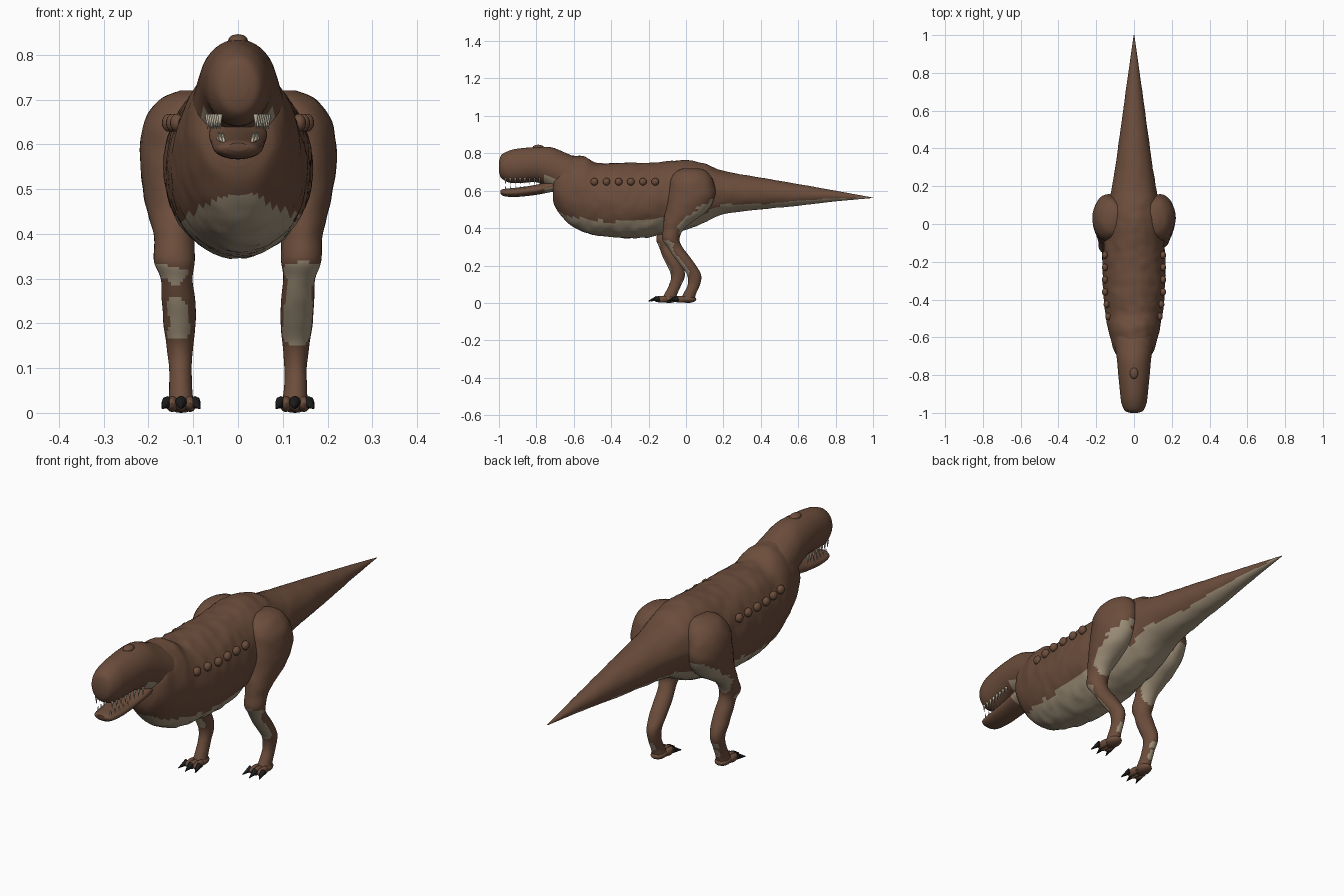
import bpy, bmesh, math
from mathutils import Vector, noise

if "Cube" in bpy.data.objects:
    bpy.data.objects.remove(bpy.data.objects["Cube"], do_unlink=True)


def material(name, rgb):
    m = bpy.data.materials.new(name)
    m.use_nodes = True
    m.diffuse_color = (*rgb, 1)
    m.node_tree.nodes["Principled BSDF"].inputs["Base Color"].default_value = (*rgb, 1)
    return m


BROWN = material("brown hide", (0.15, 0.075, 0.045))
PALE = material("pale underside", (0.36, 0.29, 0.2))
BLACK = material("black claw", (0.012, 0.012, 0.012))
IVORY = material("ivory tooth", (0.6, 0.54, 0.42))


def smooth_rows(rows, steps):
    """Catmull-Rom interpolation through rows of numbers."""
    out = []
    for i in range(len(rows) - 1):
        p, a, b, n = (rows[max(0, min(len(rows) - 1, i + k))] for k in (-1, 0, 1, 2))
        for s in range(steps):
            t = s / steps
            out.append([v + 0.5 * t * (w - u + t * (2*u - 5*v + 4*w - x + t * (3*(v - w) + x - u)))
                        for u, v, w, x in zip(p, a, b, n)])
    return out + [list(rows[-1])]


def finish(name, bm, mats, rule=None):
    bmesh.ops.recalc_face_normals(bm, faces=bm.faces)
    bm.normal_update()
    if rule:
        for f in bm.faces:
            f.material_index = int(rule(f.calc_center_median(), f.normal))
    mesh = bpy.data.meshes.new(name)
    bm.to_mesh(mesh)
    bm.free()
    for m in mats:
        mesh.materials.append(m)
    ob = bpy.data.objects.new(name, mesh)
    bpy.context.collection.objects.link(ob)
    bpy.ops.object.select_all(action='DESELECT')
    ob.select_set(True)
    bpy.context.view_layer.objects.active = ob
    bpy.ops.object.shade_smooth_by_angle(angle=math.radians(50))
    return ob


def loft(name, rings, rule, segs=40, lumps=0.0):
    """Skin a list of rings; each ring is (centre, half-axis u, half-axis v)."""
    bm = bmesh.new()
    loops = []
    for c, u, v in rings:
        loop = []
        for k in range(segs):
            a = math.tau * k / segs
            d = u * math.cos(a) + v * math.sin(a)
            p = c + d
            p += d * noise.noise(p * 22) * lumps
            loop.append(bm.verts.new(p))
        loops.append(loop)
    for a, b in zip(loops, loops[1:]):
        for k in range(segs):
            n = (k + 1) % segs
            bm.faces.new((a[k], a[n], b[n], b[k]))
    bm.faces.new(loops[0])
    bm.faces.new(loops[-1])
    return finish(name, bm, (BROWN, PALE), rule)


def upright(rows, steps=6):
    """Rows of (y, bottom, top, half width) to rings facing along y."""
    return [(Vector((0, r[0], (r[1] + r[2]) / 2)), Vector((max(r[3], 0.001), 0, 0)),
             Vector((0, 0, max(r[2] - r[1], 0.002) / 2))) for r in smooth_rows(rows, steps)]


def blobs(name, items, mat):
    """Several ellipsoids, each (centre, radii), in one object."""
    bm = bmesh.new()
    for c, r in items:
        new = bmesh.ops.create_uvsphere(bm, u_segments=16, v_segments=10, radius=1)["verts"]
        for v in new:
            v.co = Vector([a * b + o for a, b, o in zip(v.co, r, c)])
    return finish(name, bm, (mat,))


def spikes(name, items, mat):
    """Several cones, each (base, tip, radius), in one object."""
    bm = bmesh.new()
    for base, tip, rad in items:
        base, tip = Vector(base), Vector(tip)
        d = tip - base
        new = bmesh.ops.create_cone(bm, cap_ends=True, segments=8, radius1=rad,
                                    radius2=rad * 0.1, depth=d.length)["verts"]
        q = d.to_track_quat('Z', 'Y')
        for v in new:
            v.co = q @ v.co + (base + tip) / 2
    return finish(name, bm, (mat,))


# Torso and tail, with a pale belly below a wavering line
BELLY = [(-.72, .5), (-.6, .455), (-.4, .43), (-.2, .455), (-.05, .45), (.1, .48),
         (.2, .525), (.4, .53), (.6, .545), (.8, .558), (1, .56)]


def belly(c, n):
    for (ya, za), (yb, zb) in zip(BELLY, BELLY[1:]):
        if ya <= c.y <= yb:
            return c.z < za + (zb - za) * (c.y - ya) / (yb - ya) + 0.008 * noise.noise(c * 15)
    return False


loft("torso_and_tail", upright([
    (-.712, .55, .68, .05), (-.70, .515, .72, .085), (-.66, .455, .772, .11),
    (-.60, .405, .786, .126), (-.54, .377, .782, .14), (-.48, .362, .748, .15),
    (-.40, .352, .75, .16), (-.30, .346, .75, .166), (-.20, .352, .75, .166),
    (-.12, .37, .753, .16), (0, .392, .763, .15), (.1, .43, .745, .135),
    (.2, .475, .705, .115), (.4, .50, .67, .085), (.6, .52, .635, .058),
    (.8, .543, .60, .03), (1, .561, .563, .002)], 8), belly, segs=56, lumps=0.03)

# Head with upper jaw, and the open lower jaw
throat = lambda c, n: c.y > -.76 and n.z < -.35
loft("head", upright([
    (-1, .70, .755, .02), (-.988, .668, .79, .048), (-.95, .645, .812, .066),
    (-.9, .64, .825, .073), (-.8, .645, .833, .083), (-.72, .612, .832, .09),
    (-.65, .57, .805, .10), (-.58, .55, .775, .11)]), throat)
loft("lower_jaw", upright([
    (-.992, .585, .603, .022), (-.97, .57, .61, .045), (-.9, .567, .617, .055),
    (-.8, .578, .632, .06), (-.72, .593, .655, .065), (-.67, .6, .66, .05)]), throat)
blobs("head_crest", [((0, -.79, .832), (.022, .03, .014))], BROWN)

# Teeth along both jaws
teeth = []
for side in (-1, 1):
    for i in range(8):
        y = -.965 + i * .026
        x = side * (.04 + .004 * i)
        teeth.append(((x, y, .668), (x, y, .634), .006))
        if i < 5:
            teeth.append(((x * .8, y, .605), (x * .8, y, .629), .004))
spikes("teeth", teeth, IVORY)

# Rows of knobs along the flanks
blobs("flank_knobs", [((s * (.136 + .018 * min(i, 2) / 2), -.49 + i * .065, .648), (.016, .02, .02))
                      for s in (-1, 1) for i in range(6)], BROWN)

# Legs: thigh to ankle rows of (z, x, y, half width, half depth)
LEG = [(.72, .10, .03, .03, .04), (.70, .115, .03, .06, .085), (.65, .13, .03, .08, .115),
       (.57, .138, .03, .082, .125), (.49, .138, .0, .073, .11), (.43, .142, -.045, .055, .075),
       (.39, .142, -.07, .046, .054), (.34, .142, -.08, .045, .046), (.30, .137, -.06, .036, .04),
       (.25, .133, -.025, .037, .042), (.20, .131, .012, .036, .041), (.15, .13, .043, .03, .038),
       (.10, .129, .043, .025, .033), (.05, .128, .02, .026, .034), (.012, .127, .005, .03, .04)]

for side, label, step in ((1, "left", 0), (-1, "right", -.1)):
    rings = []
    for z, x, y, rx, ry in smooth_rows(LEG, 6):
        shift = step * max(0, min(1, (.46 - z) / .36))
        rings.append((Vector((side * x, y + shift, z)), Vector((rx, 0, 0)), Vector((0, ry, 0))))
    loft(label + "_leg", rings, lambda c, n: n.z < -.34 and c.z > .05, segs=32, lumps=0.04)

    # Foot with three clawed toes
    fx, fy = side * .127, step - .005
    toes, claws = [((fx, fy + .015, .02), (.033, .045, .02))], []
    for k in (-1, 0, 1):
        reach = .062 - .012 * abs(k)
        tip = (fx + k * .03, fy - reach, .02)
        toes.append(((fx + k * .02, fy - reach * .5, .02), (.014, .038, .018)))
        claws.append(((tip[0], tip[1] + .012, .024), (tip[0] + k * .012, tip[1] - .034, .01), .014))
    blobs(label + "_foot", toes, BROWN)
    spikes(label + "_claws", claws, BLACK)
